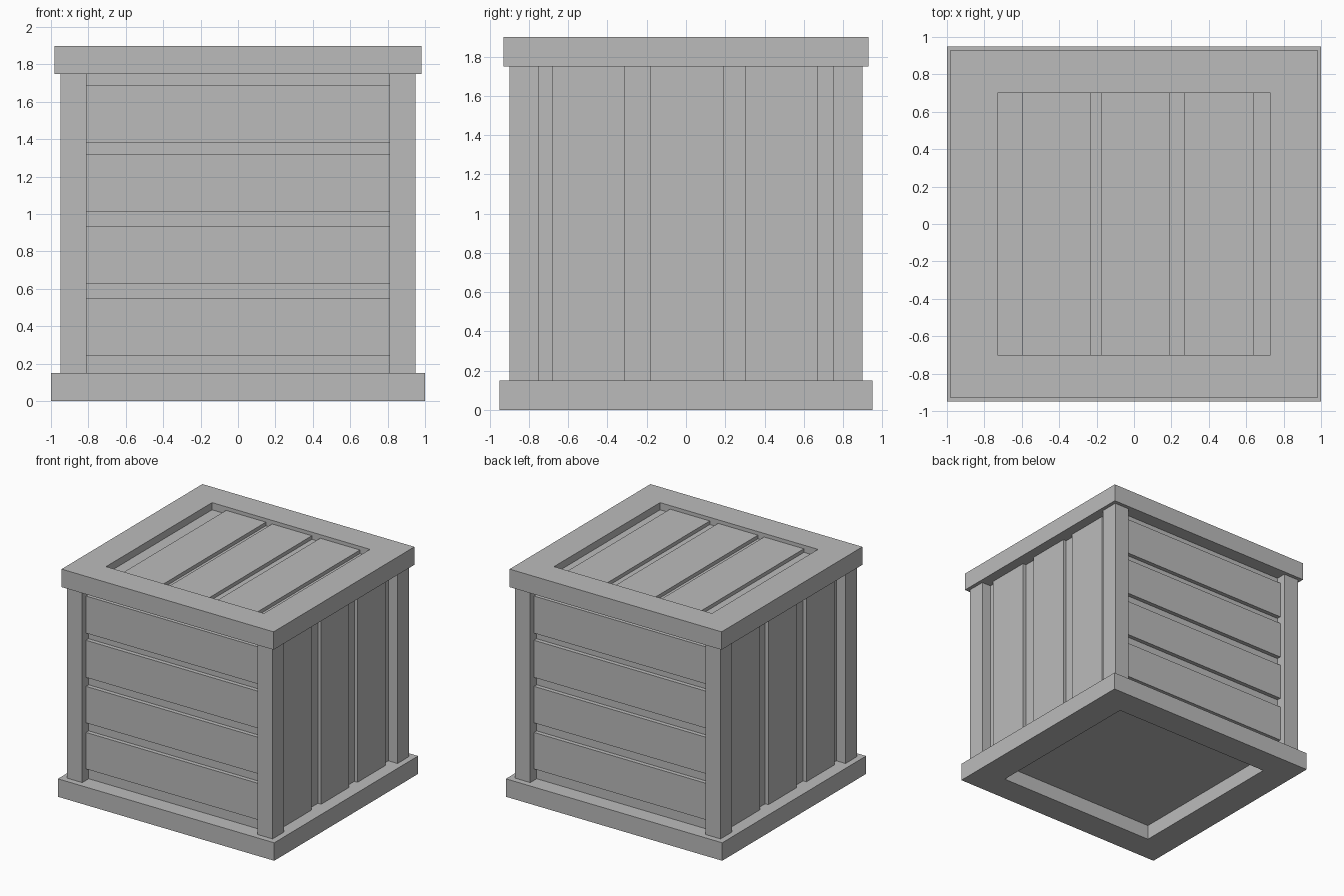
import bpy
import bmesh

cube = bpy.data.objects.get("Cube")
if cube:
    bpy.data.objects.remove(cube, do_unlink=True)

# One plain grey for the whole crate
grey = bpy.data.materials.new("plain_grey")
grey.use_nodes = True
colour = (0.5, 0.5, 0.5, 1)
grey.diffuse_color = colour
grey.node_tree.nodes["Principled BSDF"].inputs["Base Color"].default_value = colour


def finish(name, bm):
    bmesh.ops.recalc_face_normals(bm, faces=bm.faces[:])
    mesh = bpy.data.meshes.new(name)
    bm.to_mesh(mesh)
    bm.free()
    mesh.materials.append(grey)
    obj = bpy.data.objects.new(name, mesh)
    bpy.context.collection.objects.link(obj)
    return obj


def box(name, x, y, z):
    """Box spanning the (low, high) pairs x, y and z."""
    bm = bmesh.new()
    bmesh.ops.create_cube(bm, size=1)
    for v in bm.verts:
        v.co = [span[0] if c < 0 else span[1] for c, span in zip(v.co, (x, y, z))]
    return finish(name, bm)


def frame(name, outer, inner, z0, z1):
    """Rectangular ring with an open middle."""
    bm = bmesh.new()
    corners = [(-1, -1), (1, -1), (1, 1), (-1, 1)]
    rings = [[bm.verts.new((sx * w, sy * d, z)) for sx, sy in corners]
             for (w, d), z in ((outer, z0), (outer, z1), (inner, z1), (inner, z0))]
    for a, b in zip(rings, rings[1:] + rings[:1]):
        for i in range(4):
            j = (i + 1) % 4
            bm.faces.new((a[i], a[j], b[j], b[i]))
    return finish(name, bm)


def span(side, a, b):
    return tuple(sorted((side * a, side * b)))


# Frames round the base and the lid
frame("bottom_frame", (1, 0.95), (0.745, 0.715), 0, 0.15)
frame("top_frame", (0.98, 0.93), (0.73, 0.70), 1.75, 1.90)

# Recessed inner body
WALL_X, WALL_Y, WALL_TOP = 0.865, 0.815, 1.84
box("inner_body", (-WALL_X, WALL_X), (-WALL_Y, WALL_Y), (0.125, WALL_TOP))

# Corner posts
for sx, side in ((1, "left"), (-1, "right")):
    for sy, end in ((-1, "front"), (1, "back")):
        box(f"{end}_{side}_post", span(sx, 0.81, 0.95), span(sy, 0.75, 0.90), (0.14, 1.76))

# Horizontal planks on front and back
for sy, end in ((-1, "front"), (1, "back")):
    for i, z in enumerate((0.245, 0.63, 1.01, 1.38)):
        top = (0.55, 0.935, 1.32, 1.69)[i]
        box(f"{end}_plank_{i + 1}", (-0.82, 0.82), span(sy, 0.80, 0.85), (z, top))

# Upright planks on both sides
for sx, side in ((1, "left"), (-1, "right")):
    for i, y in enumerate((-0.68, -0.18, 0.30)):
        box(f"{side}_plank_{i + 1}", span(sx, 0.85, 0.895), (y, y + 0.37), (0.14, 1.76))

# Lid planks inside the top frame
for i, x in enumerate((-0.60, -0.175, 0.27)):
    box(f"lid_plank_{i + 1}", (x, x + 0.368), (-0.71, 0.71), (1.83, 1.87))
